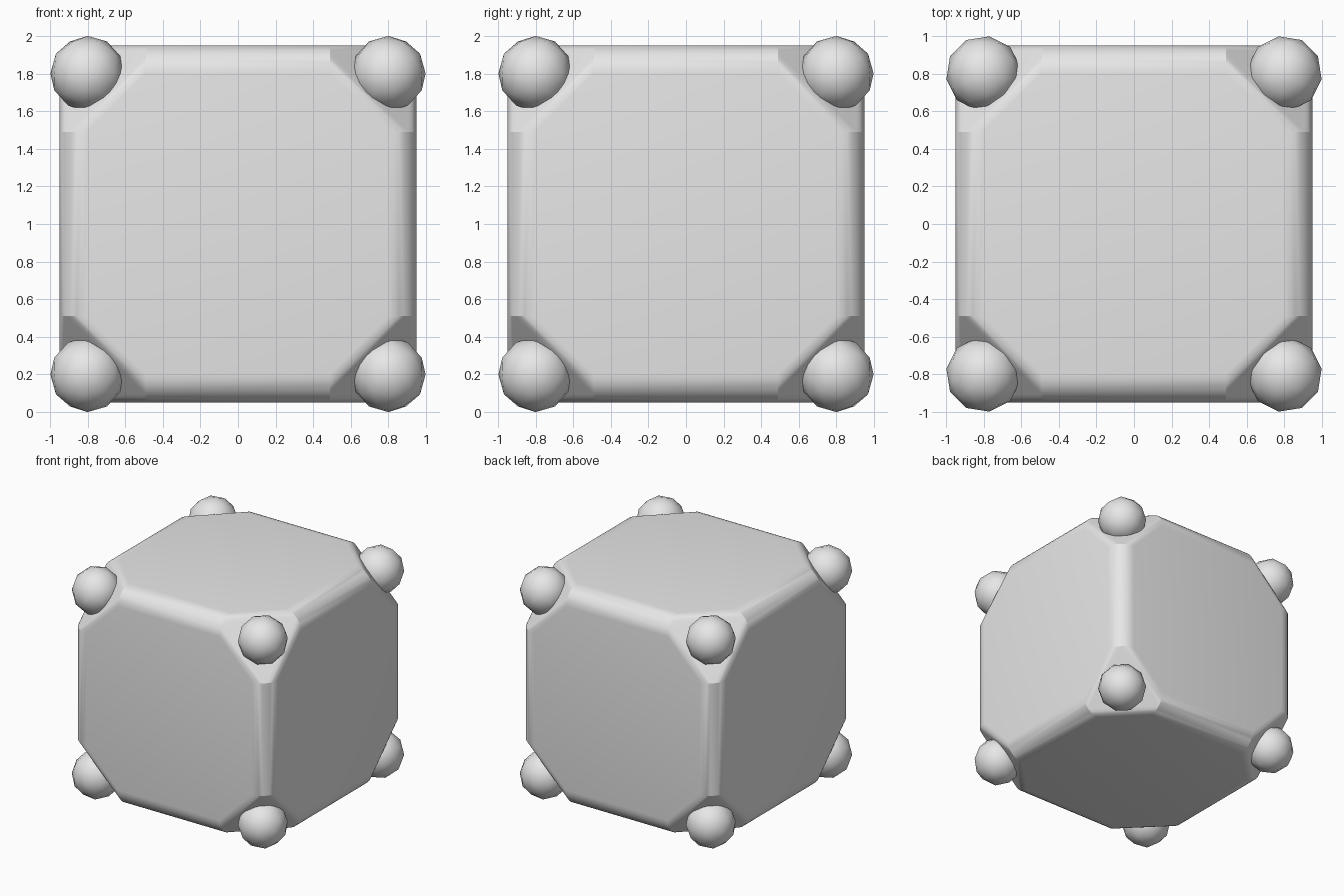
import bpy, bmesh, math
from mathutils import Vector

if "Cube" in bpy.data.objects:
    bpy.data.objects.remove(bpy.data.objects["Cube"])

grey = bpy.data.materials.new("light_grey")
grey.diffuse_color = (0.8, 0.8, 0.8, 1)
grey.use_nodes = True
grey.node_tree.nodes["Principled BSDF"].inputs["Base Color"].default_value = grey.diffuse_color


def finish(obj, angle):
    obj.data.materials.append(grey)
    bpy.ops.object.select_all(action='DESELECT')
    obj.select_set(True)
    bpy.context.view_layer.objects.active = obj
    bpy.ops.object.shade_smooth_by_angle(angle=math.radians(angle))


# Body: hull around twelve rounded edge bars that stop short of the corners
CORE, R, END, SEG = 0.8, 0.15, 0.49, 8
bm = bmesh.new()
for axis in range(3):
    for sa in (-1, 1):
        for sb in (-1, 1):
            for end in (-END, END):
                for i in range(SEG + 1):
                    t = math.pi / 2 * i / SEG
                    p = [0, 0, 0]
                    p[axis] = end
                    p[(axis + 1) % 3] = sa * (CORE + R * math.cos(t))
                    p[(axis + 2) % 3] = sb * (CORE + R * math.sin(t))
                    bm.verts.new(p)
bmesh.ops.convex_hull(bm, input=bm.verts)
bmesh.ops.dissolve_limit(bm, angle_limit=math.radians(0.5), verts=bm.verts, edges=bm.edges)
bmesh.ops.recalc_face_normals(bm, faces=bm.faces)
mesh = bpy.data.meshes.new("rounded_cube_body")
bm.to_mesh(mesh)
bm.free()
body = bpy.data.objects.new("rounded_cube_body", mesh)
body.location.z = 1
bpy.context.collection.objects.link(body)
finish(body, 20)

# Corner balls: low-poly spheres turned to face outwards along each diagonal
for k in range(4):
    a = math.pi / 4 + k * math.pi / 2
    for level, sz in (("lower", -1), ("upper", 1)):
        bpy.ops.mesh.primitive_ico_sphere_add(
            subdivisions=2, radius=0.2,
            location=(CORE * math.sqrt(2) * math.cos(a), CORE * math.sqrt(2) * math.sin(a), 1 + sz * CORE),
            rotation=(0, 0, a + (math.pi if sz < 0 else 0)))
        ball = bpy.context.object
        ball.name = f"{level}_corner_ball_{k + 1}"
        finish(ball, 60)
